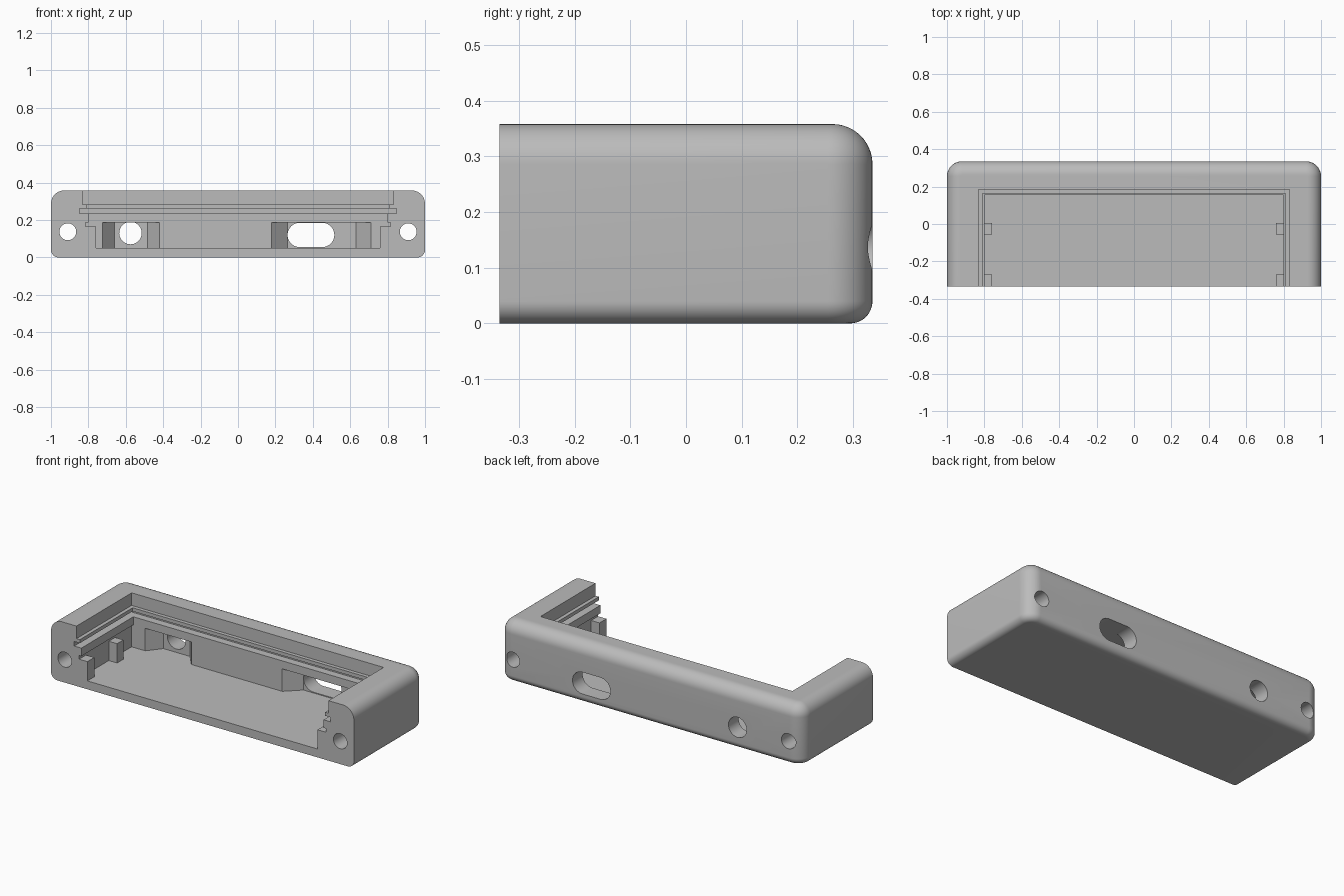
import bpy, bmesh
from math import sin, cos, pi, radians

cube = bpy.data.objects.get("Cube")
if cube:
    bpy.data.objects.remove(cube, do_unlink=True)

grey = bpy.data.materials.new("plain grey")
grey.use_nodes = True
colour = (0.5, 0.5, 0.5, 1)
grey.diffuse_color = colour
grey.node_tree.nodes["Principled BSDF"].inputs["Base Color"].default_value = colour

HALF, DEPTH, HEIGHT = 1.0, 0.335, 0.358
CORNER, TOP_R, BOTTOM_R = 0.08, 0.072, 0.04
FLOOR, SHELF = 0.05, 0.187


def loft(name, rings):
    """Closed solid through rings that all have the same point count."""
    bm = bmesh.new()
    rows = [[bm.verts.new(p) for p in ring] for ring in rings]
    n = len(rows[0])
    for a, b in zip(rows, rows[1:]):
        for i in range(n):
            j = (i + 1) % n
            bm.faces.new((a[i], a[j], b[j], b[i]))
    bm.faces.new(rows[0][::-1])
    bm.faces.new(rows[-1])
    bmesh.ops.recalc_face_normals(bm, faces=bm.faces)
    mesh = bpy.data.meshes.new(name)
    bm.to_mesh(mesh)
    bm.free()
    mesh.materials.append(grey)
    ob = bpy.data.objects.new(name, mesh)
    bpy.context.collection.objects.link(ob)
    return ob


def prism(name, outline, z0, z1):
    return loft(name, [[(x, y, z) for x, y in outline] for z in (z0, z1)])


def box(name, x0, x1, y0, y1, z0, z1):
    return prism(name, [(x0, y0), (x1, y0), (x1, y1), (x0, y1)], z0, z1)


def bore(name, x, z, radius, y0, y1, stretch=0, steps=24):
    """Round or slotted cutter running along y."""
    ring = []
    for side in (1, -1):
        for i in range(steps + 1 if stretch else steps):
            a = -pi / 2 + pi * i / steps
            ring.append((x + side * (stretch + radius * cos(a)),
                         z + side * radius * sin(a)))
    return loft(name, [[(px, y, pz) for px, pz in ring] for y in (y0, y1)])


def outline(inset, z, steps=12):
    """Rounded back corners, straight open end at the front."""
    r = CORNER - inset
    pts = [(-HALF + inset, -DEPTH, z), (HALF - inset, -DEPTH, z)]
    for sign, start in ((1, 0), (-1, pi / 2)):
        for i in range(steps + 1):
            a = start + pi / 2 * i / steps
            pts.append((sign * (HALF - CORNER) + r * cos(a),
                        DEPTH - CORNER + r * sin(a), z))
    return pts


# Outer shell with rounded top and bottom edges
quarter = [pi / 2 * i / 12 for i in range(13)]
levels = [(BOTTOM_R * (1 - sin(a)), BOTTOM_R * (1 - cos(a))) for a in quarter]
levels += [(TOP_R * (1 - cos(a)), HEIGHT - TOP_R * (1 - sin(a))) for a in quarter]
case = loft("case_shell", [outline(d, z) for d, z in levels])

# Stepped opening: lid recess, lips, slide groove and lower cavity
cutters = []
for half, back, z0, z1 in ((0.832, 0.185, 0.283, 0.5),
                           (0.81, 0.163, 0.25, 0.3),
                           (0.847, 0.2, 0.235, 0.262),
                           (0.80, 0.155, 0.1, 0.25),
                           (0.815, 0.16, FLOOR, SHELF)):
    cutters.append(box("cavity_cutter", -half, half, -0.5, back, z0, z1))

# Tapered pockets behind the ports
for a, b, c, d in ((-0.725, -0.66, -0.485, -0.42), (0.18, 0.265, 0.63, 0.71)):
    shape = [(a, 0.1), (d, 0.1), (d, 0.16), (c, 0.24), (b, 0.24), (a, 0.16)]
    cutters.append(prism("pocket_cutter", shape, FLOOR, SHELF))

# Port openings and long screw holes
cutters.append(bore("round_port_cutter", -0.575, 0.13, 0.06, 0.2, 0.5))
cutters.append(bore("slot_port_cutter", 0.39, 0.12, 0.065, 0.2, 0.5, 0.06))
for side in (-1, 1):
    cutters.append(bore("screw_cutter", side * 0.91, 0.137, 0.045, -0.5, 0.5))

bpy.context.view_layer.objects.active = case
for cutter in cutters:
    cutter.hide_render = True
    mod = case.modifiers.new("cut", 'BOOLEAN')
    mod.operation = 'DIFFERENCE'
    mod.solver = 'EXACT'
    mod.object = cutter
    bpy.ops.object.modifier_apply(modifier=mod.name)
    bpy.data.objects.remove(cutter, do_unlink=True)

bpy.ops.object.select_all(action='DESELECT')
case.select_set(True)
bpy.ops.object.shade_smooth_by_angle(angle=radians(30))

# Support posts along both side walls
for side, label in ((1, "left"), (-1, "right")):
    for y0, y1, place in ((-DEPTH, -0.27, "front"), (-0.055, 0.005, "middle")):
        x0, x1 = sorted((side * 0.76, side * 0.815))
        box(f"{place}_post_{label}", x0, x1, y0, y1, FLOOR, 0.165)
